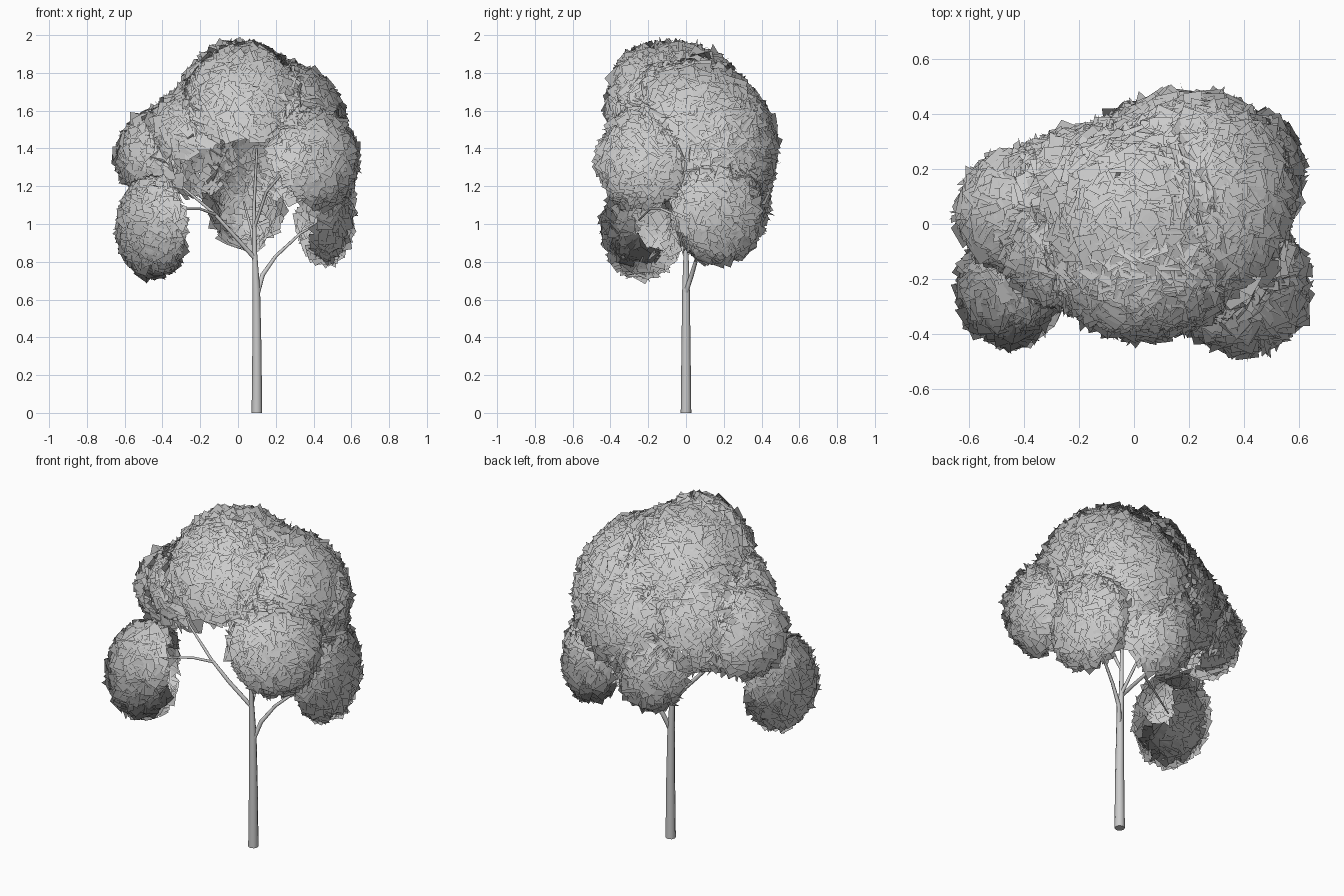
import bpy, bmesh, math, random
from mathutils import Vector

if "Cube" in bpy.data.objects:
    bpy.data.objects.remove(bpy.data.objects["Cube"])

random.seed(7)


def limb(name, points):
    """Tapered round limb through (x, y, z, radius) points."""
    cu = bpy.data.curves.new(name, 'CURVE')
    cu.dimensions = '3D'
    cu.bevel_depth = 1.0
    cu.bevel_resolution = 2
    cu.use_fill_caps = True
    sp = cu.splines.new('POLY')
    sp.points.add(len(points) - 1)
    for p, (x, y, z, r) in zip(sp.points, points):
        p.co = (x, y, z, 1)
        p.radius = r
    sp.use_smooth = True
    bpy.context.collection.objects.link(bpy.data.objects.new(name, cu))


# Trunk and branches
limb("trunk", [(.10, 0, 0, .028), (.10, 0, .35, .024), (.097, 0, .65, .02),
               (.088, 0, .85, .013), (.085, 0, 1.1, .009), (.1, -.01, 1.4, .006)])
limb("right_branch", [(.105, 0, .64, .013), (.13, .03, .73, .012), (.2, .06, .83, .009),
                      (.33, .12, .95, .007), (.45, .17, 1.02, .005)])
limb("left_branch", [(.088, 0, .82, .012), (-.03, -.04, .95, .011), (-.13, -.06, 1.06, .009),
                     (-.3, -.02, 1.2, .006), (-.4, .02, 1.32, .004)])
limb("left_low_branch", [(-.12, -.06, 1.05, .008), (-.2, -.13, 1.08, .007),
                         (-.3, -.19, 1.08, .006), (-.45, -.25, 1.02, .004)])
limb("front_branch", [(.086, 0, .98, .009), (.15, -.06, 1.17, .008),
                      (.27, -.15, 1.31, .006), (.38, -.22, 1.36, .004)])
limb("back_branch", [(.09, 0, .83, .01), (.07, .09, .97, .008), (.03, .18, 1.12, .005)])

# Leaf clusters: name, centre, radii, openness toward the crown core
clusters = [
    ("top_leaves", (0, -.03, 1.63), (.29, .32, .31), -.3),
    ("front_leaves", (.04, -.21, 1.64), (.24, .18, .26), -.4),
    ("upper_right_leaves", (.28, .05, 1.53), (.26, .32, .29), -.3),
    ("right_front_leaves", (.395, -.23, 1.33), (.225, .225, .24), -.4),
    ("right_low_leaves", (.455, .17, 1.05), (.14, .22, .24), -.6),
    ("back_leaves", (.2, .21, 1.39), (.3, .25, .29), -.4),
    ("back_low_leaves", (.04, .24, 1.12), (.17, .18, .24), -.4),
    ("left_back_leaves", (-.16, .12, 1.4), (.25, .22, .28), -.4),
    ("left_leaves", (-.41, .05, 1.36), (.22, .2, .22), -.5),
    ("left_front_leaves", (-.26, -.1, 1.49), (.18, .18, .19), -.4),
    ("left_low_leaves", (-.45, -.23, .98), (.17, .2, .25), -.75),
]
crown_core = Vector((.06, -.03, 1.03))


def field(p):
    """Soft union of all clusters: 1 on the crown surface, more inside."""
    return sum(math.exp(7 - 7 * math.sqrt(sum(((p[i] - c[i]) / r[i]) ** 2 for i in range(3))))
               for _, c, r, _ in clusters)


def leaf_cluster(name, c, r, opening):
    """Loose square leaves on the merged crown shell, open toward the crown core."""
    centre = Vector(c)
    outward = (centre - crown_core).normalized()
    area = 4 * math.pi * ((r[0] * r[1]) ** 1.6 / 3 + (r[0] * r[2]) ** 1.6 / 3
                          + (r[1] * r[2]) ** 1.6 / 3) ** (1 / 1.6)
    bm = bmesh.new()
    shading = []
    for _ in range(int(area * 1400)):
        d = Vector([random.gauss(0, 1) for _ in range(3)]).normalized()
        if d.dot(outward) < opening:
            continue
        step = Vector([d[i] * r[i] for i in range(3)])
        # walk out to the merged surface, drop leaves buried in a neighbour
        t = 1.0
        while t < 1.36 and field(centre + step * t) > 1.02:
            t += .03
        if t >= 1.36:
            continue
        p = centre + step * (t - random.uniform(0, .05))
        flat = Vector([d[i] / r[i] for i in range(3)]).normalized()
        n = (flat + Vector([random.gauss(0, .4) for _ in range(3)])).normalized()
        if n.dot(flat) < 0:
            n.negate()
        u = n.orthogonal().normalized()
        v = n.cross(u)
        a, s = random.uniform(0, math.tau), random.uniform(.05, .066)
        bm.faces.new([bm.verts.new(p + s * (math.cos(a + k * math.pi / 2) * u
                                            + math.sin(a + k * math.pi / 2) * v))
                      for k in range(4)])
        shading += [(flat + (p - crown_core).normalized()).normalized()] * 4
    me = bpy.data.meshes.new(name)
    bm.to_mesh(me)
    bm.free()
    # soft crown shading: leaf normals follow the overall crown
    me.normals_split_custom_set(shading)
    bpy.context.collection.objects.link(bpy.data.objects.new(name, me))


for cl in clusters:
    leaf_cluster(*cl)
